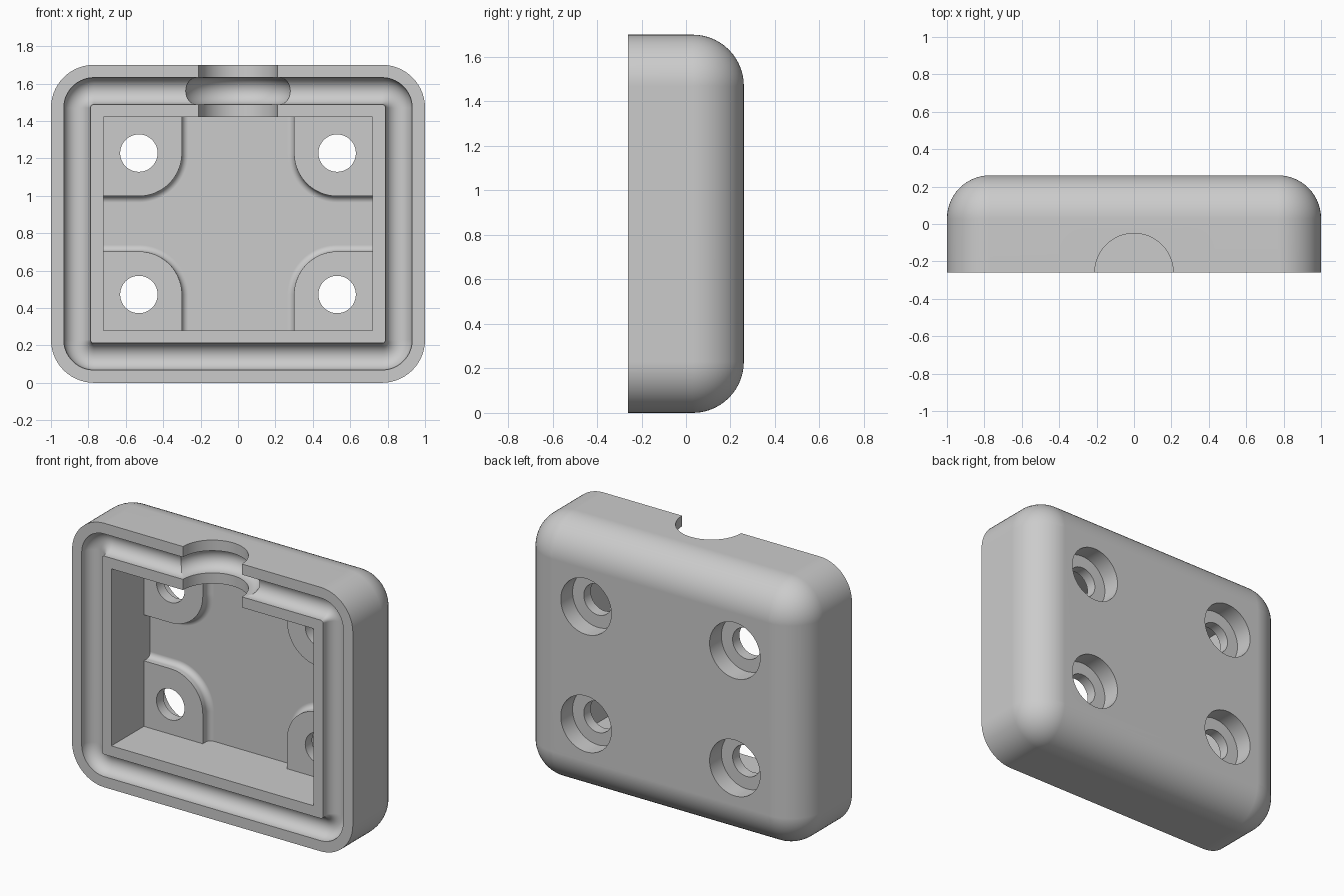
import bpy, bmesh
from math import sin, cos, pi

cube = bpy.data.objects.get("Cube")
if cube:
    bpy.data.objects.remove(cube, do_unlink=True)

MID = 0.85       # middle height
FRONT, BACK = -0.26, 0.26
FLOOR = 0.135    # pocket floor
SEAT = 0.14      # counterbore seat

grey = bpy.data.materials.new("light grey")
grey.use_nodes = True
grey.diffuse_color = (0.6, 0.6, 0.6, 1)
grey.node_tree.nodes["Principled BSDF"].inputs["Base Color"].default_value = (0.6, 0.6, 0.6, 1)


def loft(name, loops, closed=False):
    """Skin a list of equal-length loops; cap the ends unless closed."""
    bm = bmesh.new()
    rows = [[bm.verts.new(p) for p in loop] for loop in loops]
    pairs = list(zip(rows, rows[1:]))
    if closed:
        pairs.append((rows[-1], rows[0]))
    else:
        bm.faces.new(rows[0])
        bm.faces.new(rows[-1])
    for a, b in pairs:
        for i in range(len(a)):
            j = (i + 1) % len(a)
            bm.faces.new((a[i], a[j], b[j], b[i]))
    bmesh.ops.remove_doubles(bm, verts=bm.verts[:], dist=1e-5)
    bmesh.ops.recalc_face_normals(bm, faces=bm.faces[:])
    mesh = bpy.data.meshes.new(name)
    bm.to_mesh(mesh)
    bm.free()
    mesh.materials.append(grey)
    obj = bpy.data.objects.new(name, mesh)
    bpy.context.collection.objects.link(obj)
    return obj


def rounded_rect(hx, hz, r, y, n=14):
    pts = []
    for q, (sx, sz) in enumerate(((1, 1), (-1, 1), (-1, -1), (1, -1))):
        for i in range(n + 1):
            a = (q + i / n) * pi / 2
            pts.append((sx * (hx - r) + r * cos(a), y, MID + sz * (hz - r) + r * sin(a)))
    return pts


def circle(r, n=64):
    return [(r * cos(2 * pi * i / n), r * sin(2 * pi * i / n)) for i in range(n)]


def combine(target, tool, operation):
    bpy.context.view_layer.objects.active = target
    mod = target.modifiers.new(tool.name, 'BOOLEAN')
    mod.operation, mod.solver, mod.object = operation, 'EXACT', tool
    bpy.ops.object.modifier_apply(modifier=mod.name)
    bpy.data.objects.remove(tool, do_unlink=True)


# Housing shell with a rounded back edge
R = 0.23
loops = [rounded_rect(1, MID, R, FRONT)]
for i in range(15):
    a = i / 14 * pi / 2
    inset = R * (1 - cos(a))
    loops.append(rounded_rect(1 - inset, MID - inset, R - inset, BACK - R + R * sin(a)))
housing = loft("housing", loops)

# Rectangular pocket
x, z = 0.72, 0.57
pocket = loft("pocket", [[(-x, y, MID - z), (x, y, MID - z), (x, y, MID + z), (-x, y, MID + z)]
                         for y in (-0.4, FLOOR)])
combine(housing, pocket, 'DIFFERENCE')

# Four corner bosses with a filleted foot
HX, HZ, FILLET = 0.53, 0.378, 0.035


def boss_outline(sx, sz, grow, y, n=20):
    r, cx, cz = 0.23 + grow, sx * HX, MID + sz * HZ
    wx, wz = sx * 0.75, MID + sz * 0.6
    arc = [(cx - sx * r * sin(i / n * pi / 2), y, cz - sz * r * cos(i / n * pi / 2))
           for i in range(n + 1)]
    return [(wx, y, cz - sz * r)] + arc + [(cx - sx * r, y, wz), (wx, y, wz)]


corners = [(sx, sz) for sx in (-1, 1) for sz in (-1, 1)]
for sx, sz in corners:
    steps = [(0, 0.07)]
    for i in range(9):
        a = i / 8 * pi / 2
        steps.append((FILLET * (1 - cos(a)), FLOOR - FILLET + FILLET * sin(a)))
    steps.append((FILLET, FLOOR + 0.03))
    combine(housing, loft("boss", [boss_outline(sx, sz, g, y) for g, y in steps]), 'UNION')

# Seal groove: U-shaped channel around the front face
W, DEEP = 0.0715, -0.25
arc = [(W * cos(i / 16 * pi), W * sin(i / 16 * pi)) for i in range(17)]
channel = [(W, -0.35)] + [(o, DEEP + d) for o, d in arc] + [(-W, -0.35)]
groove = loft("groove", [rounded_rect(0.86 + o, 0.71 + o, 0.09 + o, y) for o, y in channel], True)
combine(housing, groove, 'DIFFERENCE')

# Cable notch in the top wall, with the groove carried around it
NOTCH, TOP = 0.21, MID + 0.71
profile = [(NOTCH, 1.36), (NOTCH, TOP - W)]
profile += [(NOTCH + 0.01 + d, TOP - o) for o, d in arc]
profile += [(NOTCH, TOP + W), (NOTCH, 1.8)]
notch = loft("cable_notch", [[(u, FRONT + v, h) for u, v in circle(r)] for r, h in profile])
combine(housing, notch, 'DIFFERENCE')

# Counterbored screw holes
for sx, sz in corners:
    steps = ((0.1, -0.1), (0.1, SEAT), (0.18, SEAT), (0.18, 0.4))
    hole = loft("screw_hole", [[(sx * HX + u, y, MID + sz * HZ + v) for u, v in circle(r)]
                               for r, y in steps])
    combine(housing, hole, 'DIFFERENCE')

# Smooth curved surfaces, keep flat faces crisp
bpy.ops.object.select_all(action='DESELECT')
housing.select_set(True)
bpy.context.view_layer.objects.active = housing
bpy.ops.object.shade_smooth_by_angle(angle=pi / 6)
weighted = housing.modifiers.new("weighted_normals", 'WEIGHTED_NORMAL')
weighted.keep_sharp = True
